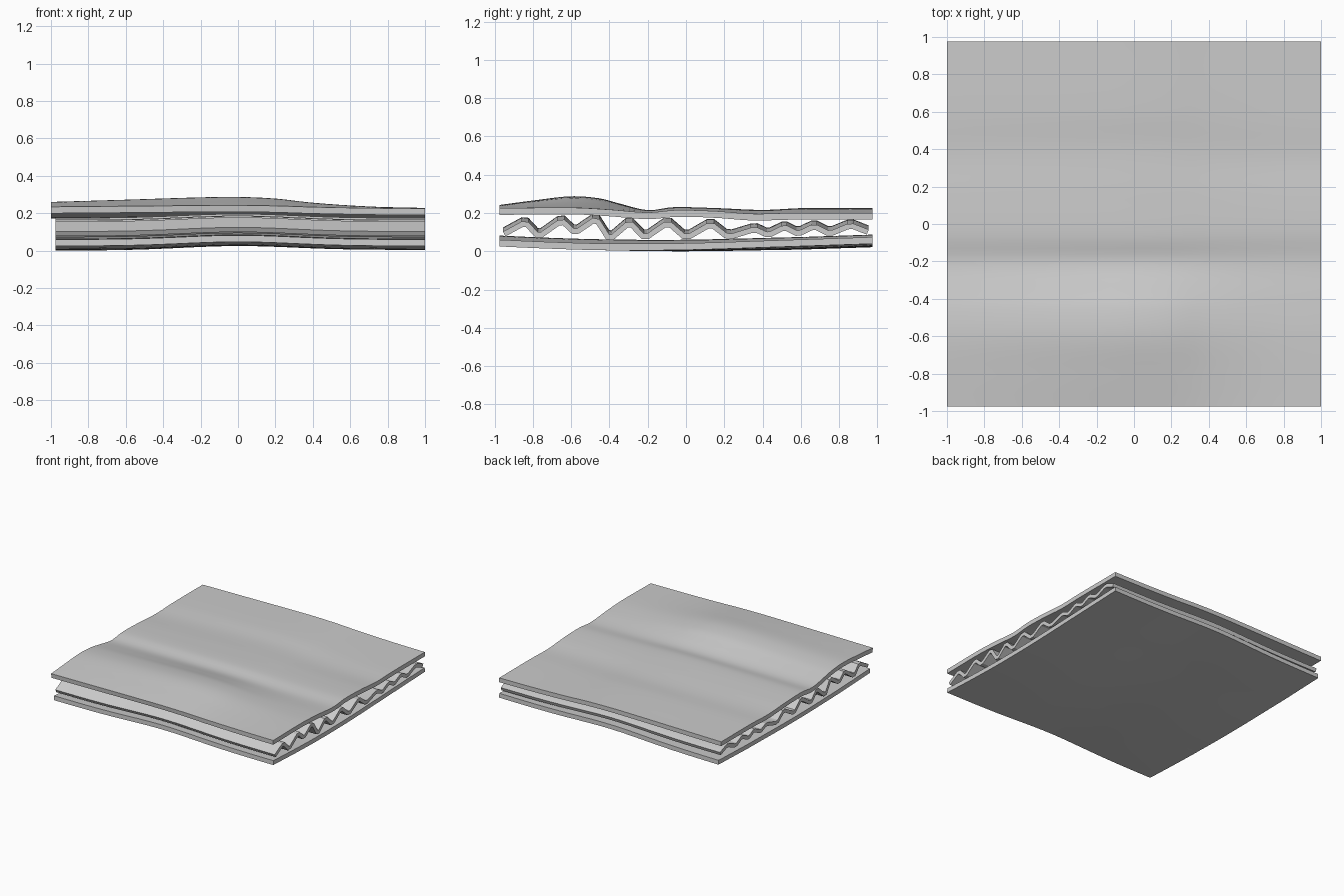
import bpy, bmesh, math
from mathutils import Vector

cube = bpy.data.objects.get("Cube")
if cube:
    bpy.data.objects.remove(cube, do_unlink=True)

GREY = (0.6, 0.6, 0.6, 1)
mat = bpy.data.materials.new("plain grey board")
mat.use_nodes = True
mat.diffuse_color = GREY
mat.node_tree.nodes["Principled BSDF"].inputs["Base Color"].default_value = GREY


def curve(points):
    """Smooth function through (position, value) points."""
    n = len(points)
    slope = []
    for i in range(n):
        a, b = points[max(i - 1, 0)], points[min(i + 1, n - 1)]
        slope.append((b[1] - a[1]) / (b[0] - a[0]))

    def value(p):
        p = min(max(p, points[0][0]), points[-1][0])
        i = next((k for k in range(n - 1) if p <= points[k + 1][0]), n - 2)
        (a, va), (b, vb) = points[i], points[i + 1]
        d = b - a
        t = (p - a) / d
        s = t * t * (3 - 2 * t)
        return (va + (vb - va) * s + slope[i] * d * t * (1 - t) ** 2
                - slope[i + 1] * d * t * t * (1 - t))
    return value


def spread(low, high, steps):
    return [low + (high - low) * i / steps for i in range(steps + 1)]


def sheet(name, xs, ys, height, thickness, offset):
    """Thick board whose mid or lower face follows height(x, index of y)."""
    bm = bmesh.new()
    rows = [[bm.verts.new((x, y, height(x, j))) for x in xs] for j, y in enumerate(ys)]
    for near, far in zip(rows, rows[1:]):
        for i in range(len(xs) - 1):
            bm.faces.new((near[i], near[i + 1], far[i + 1], far[i]))
    mesh = bpy.data.meshes.new(name)
    bm.to_mesh(mesh)
    bm.free()
    obj = bpy.data.objects.new(name, mesh)
    bpy.context.collection.objects.link(obj)
    mesh.materials.append(mat)
    solid = obj.modifiers.new("thickness", "SOLIDIFY")
    solid.thickness = thickness
    solid.offset = offset
    solid.use_even_offset = True
    bpy.ops.object.select_all(action="DESELECT")
    obj.select_set(True)
    bpy.context.view_layer.objects.active = obj
    bpy.ops.object.modifier_apply(modifier="thickness")
    bpy.ops.object.shade_smooth_by_angle(angle=math.radians(25))
    return obj


def arch(x):
    return 0.022 * math.exp(-(x / 0.42) ** 2)


# Top liner: a low ridge that fades out towards +x
edge = curve([(-0.975, 0.225), (-0.6, 0.228), (-0.4, 0.218), (-0.2, 0.203),
              (-0.05, 0.215), (0.15, 0.21), (0.35, 0.196), (0.55, 0.2), (0.975, 0.2)])
ridge = curve([(-0.975, 0.242), (-0.8, 0.265), (-0.6, 0.287), (-0.45, 0.276),
               (-0.35, 0.25), (-0.2, 0.215), (-0.07, 0.23), (0.15, 0.226),
               (0.4, 0.216), (0.6, 0.225), (0.975, 0.225)])
blend = curve([(-1, 0.55), (-0.6, 0.75), (-0.2, 0.96), (0, 1), (0.2, 0.85),
               (0.4, 0.48), (0.7, 0.14), (1, 0)])
top_y = spread(-0.975, 0.975, 60)


def top_height(x, j):
    y = top_y[j]
    return edge(y) + (ridge(y) - edge(y)) * blend(x)


sheet("top_liner", spread(-1, 1, 48), top_y, top_height, 0.035, -1)

# Bottom liner: gently dished, arched along its middle
dish = curve([(-0.975, 0.026), (-0.7, 0.014), (-0.4, 0.006), (0, 0.008),
              (0.5, 0.024), (0.975, 0.04)])
low_y = spread(-0.975, 0.975, 40)


def low_height(x, j):
    y = low_y[j]
    return dish(y) + arch(x) - 0.009 * (1 - x) * min(max((y + 0.4) / 1.0, 0), 1)


low_x = spread(-0.975, 1, 40)
bottom = sheet("bottom_liner", low_x, low_y, low_height, 0.035, 1)
lowest = min(v.co.z for v in bottom.data.vertices)
for v in bottom.data.vertices:
    v.co.z -= lowest

# Fluted core: zigzag with slightly blunted folds
folds = [(-0.95, 0.09), (-0.84, 0.15), (-0.77, 0.075), (-0.65, 0.16), (-0.58, 0.095),
         (-0.47, 0.17), (-0.4, 0.06), (-0.295, 0.15), (-0.215, 0.067), (-0.095, 0.15),
         (0, 0.067), (0.13, 0.142), (0.22, 0.072), (0.36, 0.115), (0.43, 0.083),
         (0.515, 0.125), (0.585, 0.09), (0.67, 0.13), (0.75, 0.09), (0.86, 0.135), (0.95, 0.1)]
folds = [Vector(p) for p in folds]
path = [folds[0]]
for a, b, c in zip(folds, folds[1:], folds[2:]):
    path += [b.lerp(a, 0.14), b.lerp(c, 0.14)]
path.append(folds[-1])


def core_height(x, j):
    return path[j].y + arch(x)


sheet("fluted_core", low_x, [p.x for p in path], core_height, 0.028, 0)
